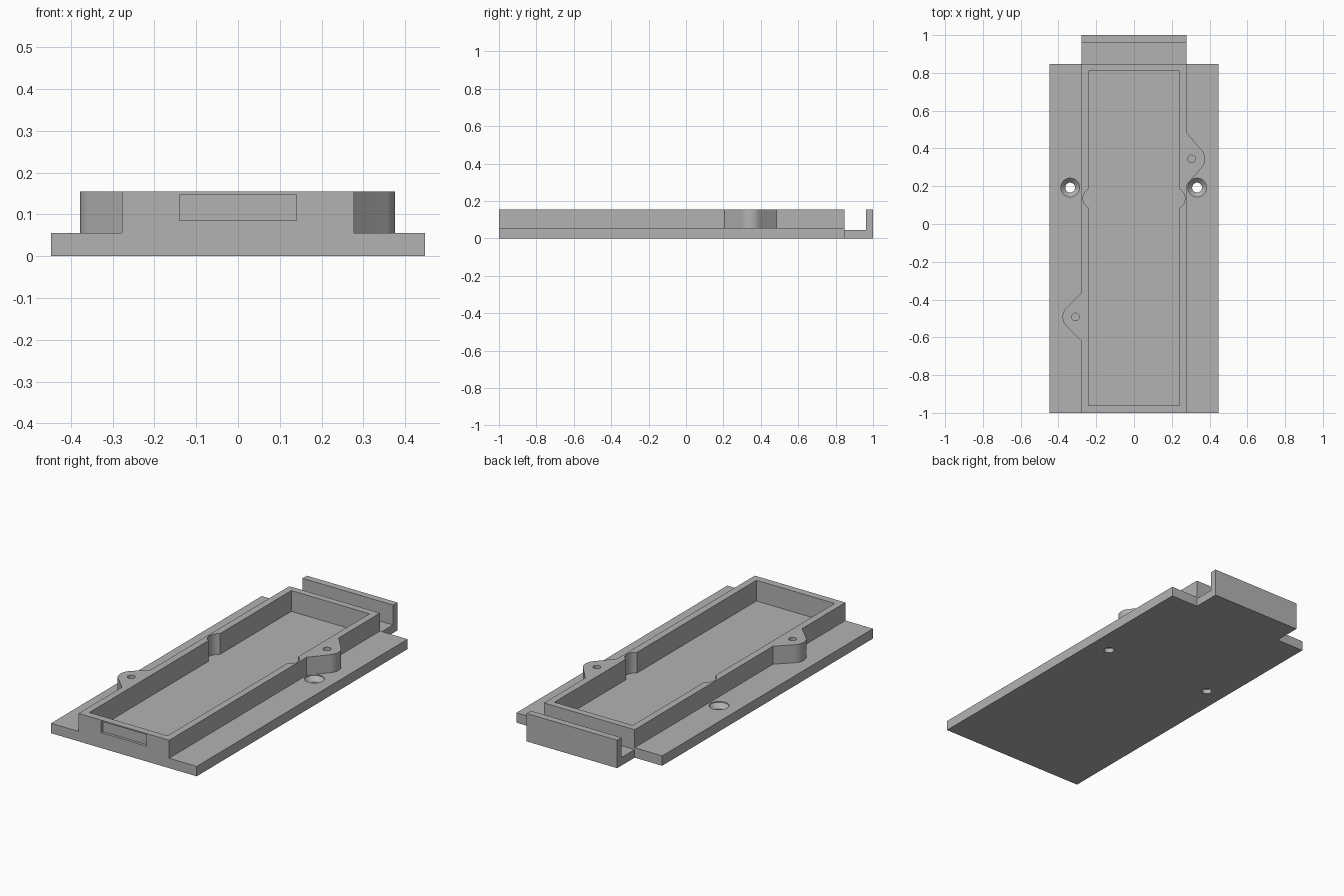
import bpy, bmesh, math

if "Cube" in bpy.data.objects:
    bpy.data.objects.remove(bpy.data.objects["Cube"])

grey = bpy.data.materials.new("plain_grey")
grey.diffuse_color = (0.45, 0.45, 0.45, 1)
grey.use_nodes = True
grey.node_tree.nodes["Principled BSDF"].inputs["Base Color"].default_value = grey.diffuse_color


def loft(name, rings):
    """Solid from matching rings given as (list of xy, z)."""
    bm = bmesh.new()
    loops = [[bm.verts.new((x, y, z)) for x, y in pts] for pts, z in rings]
    n = len(loops[0])
    bm.faces.new(loops[0][::-1])
    bm.faces.new(loops[-1])
    for a, b in zip(loops, loops[1:]):
        for i in range(n):
            j = (i + 1) % n
            bm.faces.new((a[i], a[j], b[j], b[i]))
    bmesh.ops.recalc_face_normals(bm, faces=bm.faces)
    me = bpy.data.meshes.new(name)
    bm.to_mesh(me)
    bm.free()
    me.materials.append(grey)
    ob = bpy.data.objects.new(name, me)
    bpy.context.collection.objects.link(ob)
    return ob


def prism(name, pts, z0, z1):
    return loft(name, [(pts, z0), (pts, z1)])


def rect(x0, x1, y0, y1):
    return [(x0, y0), (x1, y0), (x1, y1), (x0, y1)]


def arc(cx, cy, r, a0, a1, n):
    angles = [math.radians(a0 + (a1 - a0) * i / n) for i in range(n + 1)]
    return [(cx + r * math.cos(a), cy + r * math.sin(a)) for a in angles]


def circle(cx, cy, r, n=32):
    return arc(cx, cy, r, 0, 360, n)[:-1]


def combine(target, other, operation):
    mod = target.modifiers.new("cut", 'BOOLEAN')
    mod.object, mod.operation, mod.solver = other, operation, 'EXACT'
    bpy.context.view_layer.objects.active = target
    bpy.ops.object.modifier_apply(modifier=mod.name)
    bpy.data.objects.remove(other)


W, BACK, TOP, PLATE = 0.278, 0.847, 0.155, 0.055

# Flat mounting plate
body = prism("tray_body", rect(-0.447, 0.447, -1, BACK), 0, PLATE)

# Raised tray outline with one rounded screw ear on each side
outline = [(-W, -1), (W, -1), (W, 0.205)]
outline += arc(0.305, 0.345, 0.071, -48, 48, 16)
outline += [(W, 0.485), (W, BACK), (-W, BACK), (-W, -0.365)]
outline += arc(-0.307, -0.492, 0.071, 132, 228, 16)
outline += [(-W, -0.62)]
combine(body, prism("tray_wall", outline, 0.02, TOP), 'UNION')

# L-shaped end tab
tab = prism("end_tab", rect(-W, W, BACK - 0.05, 1), 0, 0.045)
combine(body, tab, 'UNION')
combine(body, prism("end_lip", rect(-W, W, 0.962, 1), 0, TOP), 'UNION')

# Long pocket with a rounded notch in each side wall
C = 0.24
pocket = [(-C, -0.96), (C, -0.96)] + arc(0.215, 0.135, 0.055, -63, 63, 16)
pocket += [(C, 0.81), (-C, 0.81)] + arc(-0.215, 0.135, 0.055, 117, 243, 16)
combine(body, prism("pocket_cutter", pocket, 0.04, 0.3), 'DIFFERENCE')

# Shallow recess in the front face
recess = prism("recess_cutter", rect(-0.14, 0.14, -1.1, -0.985), 0.085, 0.148)
combine(body, recess, 'DIFFERENCE')

# Blind screw holes in the ears
for x, y in ((0.305, 0.345), (-0.31, -0.492)):
    combine(body, prism("ear_hole", circle(x, y, 0.02), PLATE, 0.3), 'DIFFERENCE')

# Countersunk through holes in the plate
for x in (-0.338, 0.334):
    small, big = circle(x, 0.193, 0.026), circle(x, 0.193, 0.05)
    sink = loft("countersink", [(small, -0.1), (small, 0.025), (big, PLATE - 0.005), (big, PLATE + 0.002)])
    combine(body, sink, 'DIFFERENCE')

bpy.ops.object.select_all(action='DESELECT')
body.select_set(True)
bpy.context.view_layer.objects.active = body
bpy.ops.object.shade_smooth_by_angle(angle=math.radians(30))
